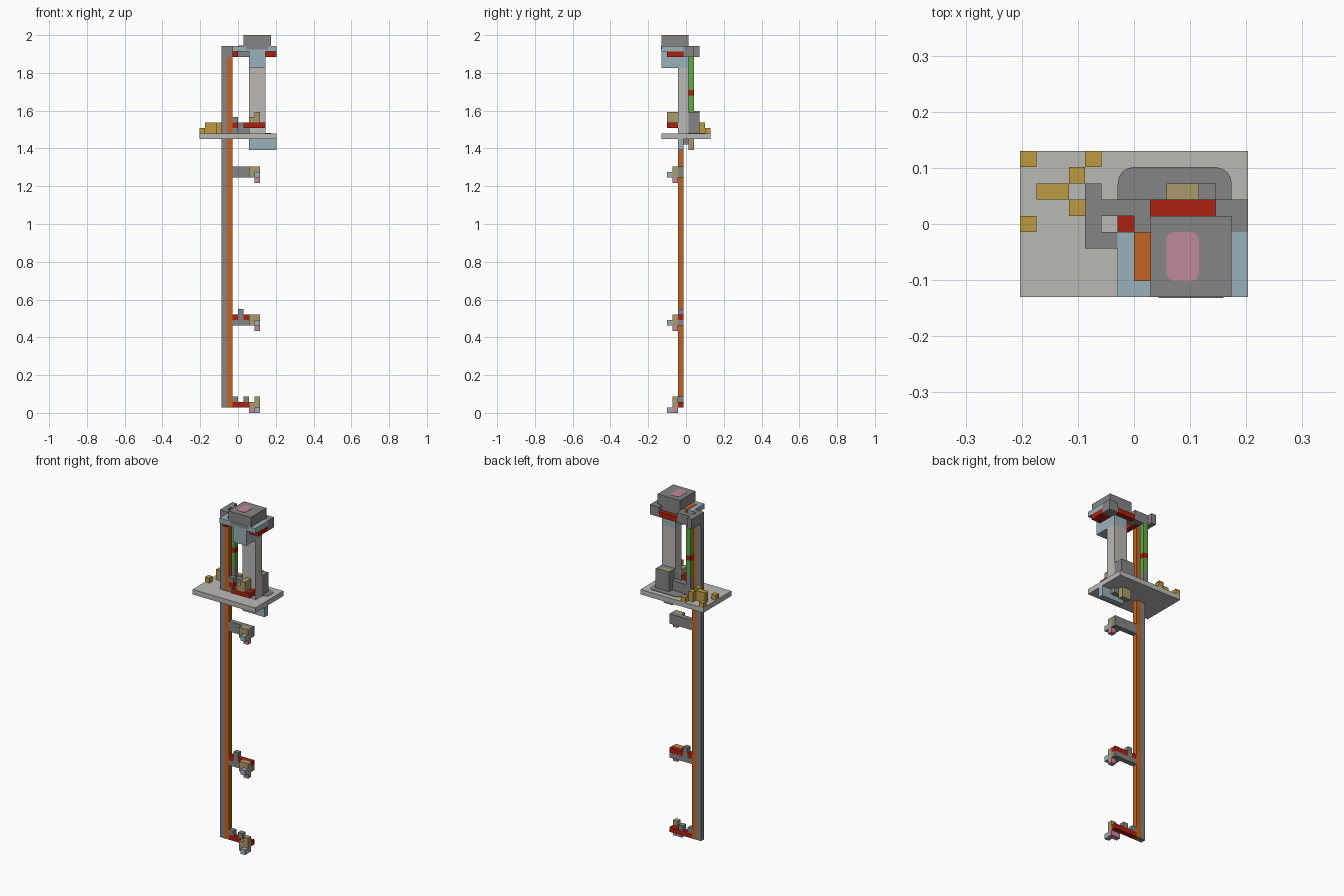
import bpy
import bmesh
from mathutils import Vector

default = bpy.data.objects.get("Cube")
if default:
    bpy.data.objects.remove(default, do_unlink=True)

# Everything sits on a grid of cubes: fourteen wide, nine deep, sixty-nine high
UNIT = 2 / 69
ORIGIN = Vector((7, 4.5, 0))


def linear(channel):
    c = channel / 255
    return c / 12.92 if c <= 0.04045 else ((c + 0.055) / 1.055) ** 2.4


def material(name, hexcode):
    colour = [linear(c) for c in bytes.fromhex(hexcode)] + [1]
    mat = bpy.data.materials.new(name)
    mat.use_nodes = True
    mat.diffuse_color = colour
    mat.node_tree.nodes["Principled BSDF"].inputs["Base Color"].default_value = colour
    return mat


grey = material("mid_grey", "858585")
light = material("light_grey", "BBB9B5")
orange = material("orange", "C16422")
red = material("red", "AA2111")
gold = material("gold", "BF9B42")
tan = material("tan", "A99B6C")
blue = material("pale_blue", "9BB1BA")
pink = material("pink", "C0899B")
green = material("green", "64A94A")


def box(name, mat, x, y, z, rounding=0):
    """Box from (start, end) grid pairs, with optional rounded upright edges."""
    bm = bmesh.new()
    bmesh.ops.create_cube(bm, size=1)
    for v in bm.verts:
        spot = [p[0] if c < 0 else p[1] for p, c in zip((x, y, z), v.co)]
        v.co = (Vector(spot) - ORIGIN) * UNIT
    if rounding:
        upright = [e for e in bm.edges
                   if abs(e.verts[0].co.z - e.verts[1].co.z) > UNIT * 0.01]
        bmesh.ops.bevel(bm, geom=upright, offset=rounding * UNIT, segments=4,
                        profile=0.5, affect='EDGES')
    mesh = bpy.data.meshes.new(name)
    bm.to_mesh(mesh)
    bm.free()
    mesh.materials.append(mat)
    obj = bpy.data.objects.new(name, mesh)
    bpy.context.collection.objects.link(obj)
    return obj


# Long upright rail
rail_y = (3, 4)
box("rail_side", grey, (4, 5), rail_y, (1, 67))
box("rail_core", orange, (5, 6), rail_y, (1, 65))
box("rail_cap", grey, (5, 6), rail_y, (65, 67))


def nozzle(label, base, height, width):
    """Tan block with a pale front tip and a pink underside."""
    box(label + "_holder", tan, (9, 11), (2, 3), (base, base + height))
    box(label + "_underside", pink, (11 - width, 11), (2, 3), (base - 1, base))


# Upper arm
box("upper_arm", grey, (6, 11), rail_y, (43, 45))
nozzle("upper_nozzle", 43, 2, 1)
box("upper_nozzle_tip", blue, (10, 11), (1, 2), (43, 44))

# Middle arm with red top and a small post
box("middle_arm", grey, (6, 11), rail_y, (16, 17))
box("middle_arm_post", grey, (7, 8), rail_y, (17, 19))
box("middle_arm_inner_cover", red, (6, 7), rail_y, (17, 18))
box("middle_arm_outer_cover", red, (8, 11), rail_y, (17, 18))
nozzle("middle_nozzle", 16, 2, 1)
box("middle_nozzle_tip", blue, (10, 11), (1, 2), (16, 17))

# Lower arm with two posts
box("lower_arm", red, (6, 11), rail_y, (1, 2))
for side, x in (("inner", 6), ("outer", 8)):
    box("lower_arm_post_" + side, grey, (x, x + 1), rail_y, (2, 3))
nozzle("lower_nozzle", 1, 1, 2)
box("lower_nozzle_post", tan, (10, 11), (2, 3), (2, 3))
box("lower_nozzle_tip", blue, (10, 11), (1, 2), (0, 1))

# Platform and its dark rounded pad
box("platform", light, (0, 14), (0, 9), (50, 51))
box("platform_pad", grey, (6, 13), (5, 8), (51, 51.1), rounding=1)

# Gold studs on the platform
for x, y, length, height in ((0, 8, 1, 1), (0, 4, 1, 1), (4, 8, 1, 1),
                             (1, 6, 2, 2), (3, 5, 1, 2), (3, 7, 1, 2)):
    box("gold_stud", gold, (x, x + length), (y, y + 1), (51, 51 + height))

# Motor block behind the pillar and its link to the rail
box("motor", grey, (9, 12), (5, 7), (51, 55))
box("motor_top_plate", tan, (9, 11), (6, 7), (55, 55.1))
box("motor_link", grey, (6, 9), (5, 6), (51, 53))
box("rail_clamp_foot", grey, (6, 7), rail_y, (51, 52))
box("rail_clamp_band", red, (6, 7), rail_y, (52, 53))
box("rail_clamp_top", grey, (6, 7), rail_y, (53, 54))

# Front control bar
box("control_bar", red, (8, 12), (1, 3), (52, 53))
box("control_block", tan, (9, 11), (1, 3), (53, 54))
box("control_block_top", tan, (10, 11), (1, 3), (54, 55))

# Fittings under the platform
box("under_bar", blue, (9, 14), (3, 4), (48, 50))
box("under_link", grey, (9, 12), (4, 5), (49, 50))
box("under_block", tan, (9, 11), (5, 6), (48, 50))

# Pillar carrying the head
box("pillar", light, (9, 12), (3, 5), (51, 63))
box("head_neck", blue, (9, 12), (0, 5), (63, 66))

# Green rod with its red band
rod = ((5, 6), (5, 6))
box("rod_foot", grey, *rod, (51, 55))
box("rod_lower", green, *rod, (55, 58))
box("rod_band", red, *rod, (58, 59))
box("rod_upper", green, *rod, (59, 65))
box("rod_cap", grey, *rod, (65, 67))
box("rod_bracket", grey, (4, 5), (4, 7), (65, 67))

# Head tray, rear beam and red trim
box("head_tray", blue, (6, 14), (0, 4), (66, 67))
box("tray_strip", orange, (7, 8), (1, 4), (67, 67.1))
box("tray_front_plate", grey, (8.5, 12.5), (-0.05, 0), (66.4, 67))
for side, x in (("right", (6, 7)), ("left", (12, 14))):
    box("tray_trim_" + side, red, x, (1, 4), (65, 66))
box("trim_corner", red, (6, 7), (4, 5), (65, 66))
box("rear_beam_right", grey, (6, 8), (5, 6), (65, 67))
box("rear_beam_link", grey, (7, 8), (4, 5), (65, 67))
box("rear_beam_trim", red, (8, 12), (5, 6), (65, 66))
box("rear_beam_core", grey, (8, 13), (4, 5), (65, 67))
box("rear_beam_inner", grey, (12, 13), (5, 6), (65, 67))
box("rear_beam_left", grey, (13, 14), (4, 6), (65, 67))

# Head with a pink rounded patch on top
box("head", grey, (8, 13), (0, 5), (67, 69))
box("head_patch", pink, (9, 11), (1, 4), (69, 69.05), rounding=0.5)
